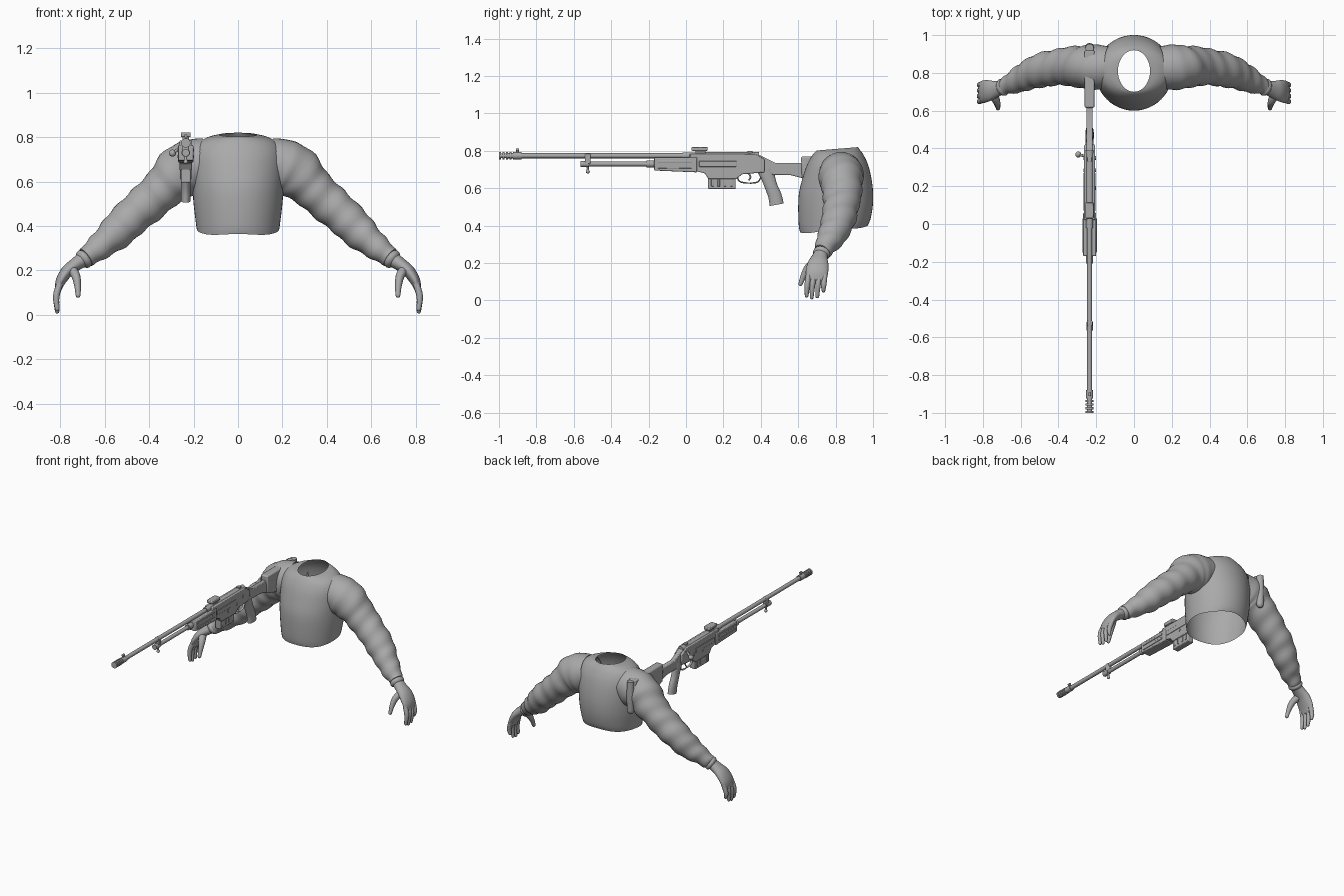
import bpy, bmesh, math
from mathutils import Vector

cube = bpy.data.objects.get("Cube")
if cube:
    bpy.data.objects.remove(cube, do_unlink=True)

grey = bpy.data.materials.new("plain_grey")
grey.use_nodes = True
grey.diffuse_color = (0.4, 0.4, 0.4, 1)
grey.node_tree.nodes["Principled BSDF"].inputs["Base Color"].default_value = grey.diffuse_color

GUN_X = -0.235


def finish(name, bm, bevel=0.0, angle=40):
    bmesh.ops.recalc_face_normals(bm, faces=bm.faces)
    mesh = bpy.data.meshes.new(name)
    bm.to_mesh(mesh)
    bm.free()
    mesh.materials.append(grey)
    obj = bpy.data.objects.new(name, mesh)
    bpy.context.collection.objects.link(obj)
    bpy.ops.object.select_all(action='DESELECT')
    obj.select_set(True)
    bpy.context.view_layer.objects.active = obj
    bpy.ops.object.shade_smooth_by_angle(angle=math.radians(angle))
    if bevel:
        mod = obj.modifiers.new("edge", 'BEVEL')
        mod.width, mod.segments = bevel, 2
    return obj


def spline(rows, steps):
    """Smooth interpolation through rows of numbers."""
    rows = [Vector(r) for r in rows]
    out = []
    for i in range(len(rows) - 1):
        a, b, c, d = (rows[max(0, min(len(rows) - 1, i + k))] for k in (-1, 0, 1, 2))
        for s in range(steps):
            t = s / steps
            out.append(b + (c - a) * (t / 2) + (a * 2 - b * 5 + c * 4 - d) * (t * t / 2)
                       + (b * 3 - a - c * 3 + d) * (t ** 3 / 2))
    return out + [rows[-1]]


def skin(name, rings, caps=(False, False), angle=60):
    """Bridge consecutive rings of points."""
    bm = bmesh.new()
    loops = [[bm.verts.new(p) for p in ring] for ring in rings]
    n = len(loops[0])
    for a, b in zip(loops, loops[1:]):
        for i in range(n):
            j = (i + 1) % n
            bm.faces.new((a[i], a[j], b[j], b[i]))
    for cap, loop in zip(caps, (loops[0], loops[-1])):
        if cap:
            bm.faces.new(loop)
    return finish(name, bm, angle=angle)


def limb(name, rows, steps=4, sides=24, fold=0.0, caps=(True, True), side=1, tip=False):
    """Tube through rows of x, y, z, thickness, depth."""
    path = spline(rows, steps)
    rings = []
    for k, row in enumerate(path):
        a, b = path[max(k - 1, 0)], path[min(k + 1, len(path) - 1)]
        tangent = Vector((b - a)[:3]).normalized()
        v = Vector((0, 1, 0))
        v = (v - tangent * v.dot(tangent)).normalized()
        u = tangent.cross(v)
        ring = []
        for i in range(sides):
            t = math.tau * i / sides
            w = fold * min(1, k / 12) * (math.sin(k * 1.3 + math.sin(t) * 2)
                                        + 0.5 * math.sin(k * 0.7 + t * 2))
            p = Vector(row[:3]) + u * math.cos(t) * (row[3] + w) + v * math.sin(t) * (row[4] + w)
            ring.append((p.x * side, p.y, p.z))
        rings.append(ring)
        if tip and k == len(path) - 1:
            # rounded end
            for f, s in ((0.6, 0.8), (0.9, 0.45)):
                mid = Vector((row[0] * side, row[1], row[2]))
                out = Vector((tangent.x * side, tangent.y, tangent.z)) * row[3] * f
                rings.append([mid + (Vector(p) - mid) * s + out for p in ring])
    return skin(name, rings, caps)


def rod(name, y0, y1, z, r, x=GUN_X, sides=20):
    """Round bar running front to back."""
    ring = [(math.cos(math.tau * i / sides) * r, math.sin(math.tau * i / sides) * r) for i in range(sides)]
    return skin(name, [[(x + a, y, z + b) for a, b in ring] for y in (y0, y1)], (True, True), 40)


def plate(name, points, half, x=GUN_X, bevel=0.005):
    """Side profile of y, z points given thickness across x."""
    bm = bmesh.new()
    face = bm.faces.new([bm.verts.new((x - half, y, z)) for y, z in points])
    geom = bmesh.ops.extrude_face_region(bm, geom=[face])["geom"]
    bmesh.ops.translate(bm, vec=(half * 2, 0, 0),
                        verts=[g for g in geom if isinstance(g, bmesh.types.BMVert)])
    return finish(name, bm, bevel)


def block(name, y0, y1, z0, z1, half, x=GUN_X, bevel=0.005):
    return plate(name, [(y0, z0), (y1, z0), (y1, z1), (y0, z1)], half, x, bevel)


# Sweater body: front z, back z, half width, front y, back y
torso = [(.36, .395, .185, .61, .97), (.40, .43, .19, .603, .985), (.50, .5, .2, .6, .998),
         (.58, .58, .205, .605, 1), (.66, .66, .208, .625, .99), (.72, .73, .203, .645, .972),
         (.765, .78, .18, .668, .948), (.792, .808, .135, .688, .928), (.802, .82, .085, .70, .92)]
rings = []
for k, (zf, zb, hx, yf, yb) in enumerate(spline(torso, 4)):
    ring = []
    for i in range(48):
        t = math.tau * i / 48
        m = (1 + math.sin(t)) / 2
        wave = 0.004 * math.cos(t * 4) * max(0, 1 - k / 6)
        ring.append((hx * math.cos(t), yf + (yb - yf) * m, zf + (zb - zf) * m + wave))
    rings.append(ring)
skin("sweater_body", rings)

# Sleeves, cuffs and hands
sleeve = [(.13, .83, .69, .108, .11), (.20, .83, .67, .122, .12), (.26, .83, .64, .12, .115),
          (.33, .835, .575, .098, .104), (.405, .83, .505, .089, .096), (.485, .815, .435, .086, .09),
          (.555, .79, .365, .076, .08), (.625, .755, .305, .06, .062), (.685, .728, .258, .042, .045)]
palm = [(.67, .732, .268, .034, .036), (.70, .722, .248, .034, .037), (.735, .713, .224, .03, .045),
        (.77, .706, .195, .028, .056), (.798, .70, .152, .023, .06), (.81, .698, .115, .015, .054)]
fingers = {"index": (.656, .645, .018), "middle": (.685, .672, .008),
           "ring": (.714, .702, .014), "little": (.742, .735, .045)}
for label, side in (("left", 1), ("right", -1)):
    limb(label + "_sleeve", sleeve, 5, 32, 0.0035, (False, True), side)
    limb(label + "_cuff", [(.682, .729, .26, .036, .038), (.69, .726, .254, .044, .046),
                           (.70, .722, .247, .043, .045), (.708, .719, .241, .034, .036)], 3, side=side)
    limb(label + "_palm", palm, side=side, tip=True)
    for finger, (y0, y1, z) in fingers.items():
        limb(f"{label}_{finger}_finger",
             [(.802, y0, .14, .015, .015), (.818, (y0 + y1) / 2 - .002, .085, .0145, .0145),
              (.814, y1, z + .008, .01, .01)], 4, 12, side=side, tip=True)
    limb(label + "_thumb", [(.752, .695, .208, .024, .026), (.73, .655, .175, .02, .023),
                            (.722, .628, .13, .015, .016), (.72, .612, .088, .011, .011)],
         4, 12, side=side, tip=True)

# Barrel and muzzle brake
rod("barrel", -.96, .10, .774, .0135)
rod("barrel_shank", -.02, .2, .774, .018)
rod("muzzle_core", -.995, -.93, .774, .013)
for i in range(4):
    y = -1 + i * .019
    rod("muzzle_baffle", y, y + .011, .774, .021)
rod("muzzle_collar", -.925, -.88, .774, .019)
block("front_sight", -.908, -.894, .755, .81, .004, bevel=.001)
rod("front_sight_bead", -.91, -.892, .806, .007)

# Lower tube with band and knob
rod("lower_tube", -.55, -.18, .73, .0125)
rod("lower_tube_cap", -.565, -.52, .73, .017)
rod("lower_tube_sleeve", -.21, -.16, .73, .019)
block("barrel_band", -.54, -.51, .73, .785, .015)
limb("band_knob", [(GUN_X, -.525, .72, .006, .006), (GUN_X, -.525, .70, .006, .006),
                   (GUN_X, -.525, .69, .011, .011)], 3, 12, tip=True)

# Fore-end with side slots
plate("fore_end", [(-.17, .695), (.06, .685), (.06, .765), (-.17, .765)], .034)
for s in (-1, 1):
    for z in (.713, .742):
        block("fore_end_rail", -.15, .03, z - .007, z + .007, .004, GUN_X + s * .034, .002)
    block("receiver_panel", .07, .27, .715, .745, .003, GUN_X + s * .029, .002)
    for y, z in ((.19, .70), (.285, .71), (.35, .74)):
        limb("receiver_pin", [(GUN_X + s * .026, y, z, .01, .01),
                              (GUN_X + s * .033, y, z, .01, .01)], 1, 12)

# Receiver, rail and sight block
plate("receiver", [(.02, .70), (.10, .68), (.12, .65), (.27, .65), (.30, .675), (.42, .685),
                   (.42, .755), (.37, .785), (.02, .785)], .029)
rod("receiver_bridge", .05, .39, .772, .021)
block("sight_mount", .05, .105, .78, .805, .014)
block("sight_block", .03, .115, .80, .822, .022)
block("rear_sight", .33, .355, .78, .80, .012, bevel=.002)
block("ejection_port", .14, .27, .76, .785, .004, GUN_X - .021, .001)

# Magazine with ribs
block("magazine", .118, .265, .595, .68, .022)
for i in range(4):
    y = .135 + i * .034
    block("magazine_rib", y, y + .012, .61, .66, .025, bevel=.002)

# Bolt handle
limb("bolt_handle", [(GUN_X - .015, .36, .765, .008, .008), (GUN_X - .035, .362, .745, .007, .007),
                     (GUN_X - .052, .366, .733, .007, .007)], 3, 12)
bm = bmesh.new()
bmesh.ops.create_uvsphere(bm, u_segments=16, v_segments=10, radius=.016)
bmesh.ops.translate(bm, verts=bm.verts, vec=(GUN_X - .06, .368, .728))
finish("bolt_knob", bm)

# Trigger, guard and pistol grip
limb("trigger_guard", [(GUN_X, .275, .665, .008, .004), (GUN_X, .285, .638, .008, .004),
                       (GUN_X, .33, .628, .008, .004), (GUN_X, .385, .635, .008, .004),
                       (GUN_X, .405, .675, .008, .004)], 4, 10)
limb("trigger", [(GUN_X, .335, .68, .005, .005), (GUN_X, .345, .66, .005, .005),
                 (GUN_X, .335, .642, .004, .004)], 3, 10)
limb("pistol_grip", [(GUN_X, .425, .70, .021, .045), (GUN_X, .44, .655, .021, .037),
                     (GUN_X, .455, .61, .022, .034), (GUN_X, .475, .56, .022, .036),
                     (GUN_X, .485, .512, .022, .038)], 4, 20)

# Shoulder stock and butt pad
plate("stock_neck", [(.36, .785), (.40, .775), (.48, .735), (.64, .735), (.64, .65),
                     (.56, .67), (.46, .672), (.38, .69)], .016)
plate("butt_stock", [(.615, .77), (.92, .77), (.92, .57), (.80, .60), (.62, .65)], .026, bevel=.008)
limb("butt_pad", [(GUN_X, .932, .765, .022, .022), (GUN_X, .936, .66, .024, .022),
                  (GUN_X, .932, .565, .022, .022)], 5, 16, tip=True)
